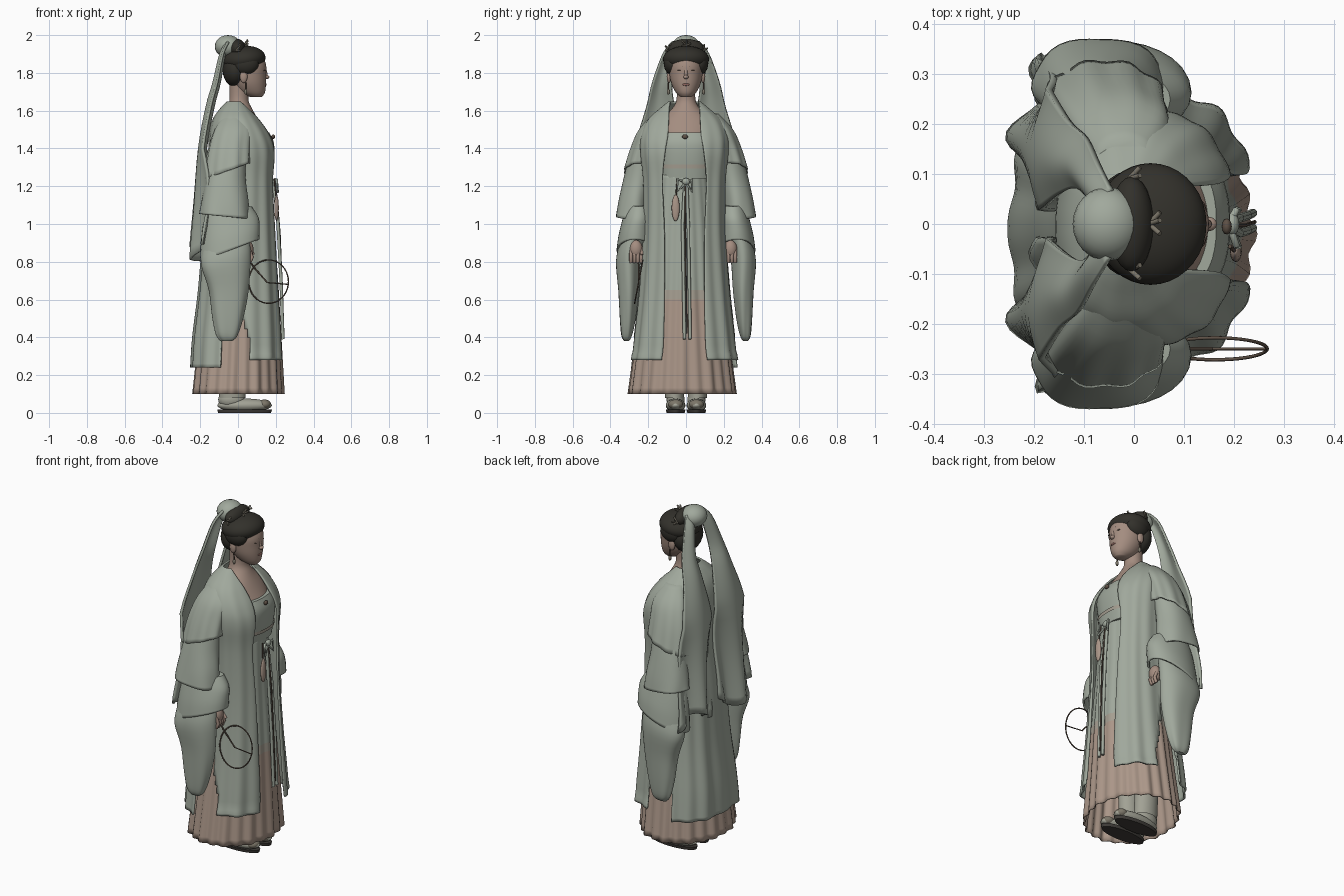
import bpy, bmesh, math
from mathutils import Vector

if "Cube" in bpy.data.objects:
    bpy.data.objects.remove(bpy.data.objects["Cube"])
TAU = 2 * math.pi


def material(name, *rgb):
    m = bpy.data.materials.new(name)
    m.diffuse_color = (*rgb, 1)
    m.use_nodes = True
    m.node_tree.nodes["Principled BSDF"].inputs["Base Color"].default_value = m.diffuse_color
    return m


SAGE = material("sage cloth", .355, .395, .335)
PINK = material("dusty pink cloth", .41, .31, .25)
BLEND = material("faded pink cloth", .38, .345, .285)
SKIN = material("skin", .37, .265, .215)
HAIR = material("dark hair", .032, .030, .024)
BROWN = material("dark wood", .11, .08, .06)
METAL = material("old metal", .20, .18, .14)
CREAM = material("shoe cloth", .36, .36, .30)
LIPS = material("lips", .27, .13, .11)
SOLE = material("shoe sole", .05, .045, .04)


def finish(o, mat, thick=0, angle=50):
    o.data.materials.append(mat)
    bpy.ops.object.select_all(action='DESELECT')
    o.select_set(True)
    bpy.context.view_layer.objects.active = o
    bpy.ops.object.shade_smooth_by_angle(angle=math.radians(angle))
    if thick:
        s = o.modifiers.new("thickness", 'SOLIDIFY')
        s.thickness, s.offset = thick, 0
    return o


def skin_rings(name, rings, mat, closed=True, caps=(False, False), thick=0):
    n = len(rings[0])
    faces = [(r*n+i, r*n+(i+1) % n, (r+1)*n+(i+1) % n, (r+1)*n+i)
             for r in range(len(rings)-1) for i in range(n if closed else n-1)]
    if caps[0]:
        faces.append(tuple(range(n))[::-1])
    if caps[1]:
        faces.append(tuple(range(n*(len(rings)-1), n*len(rings))))
    me = bpy.data.meshes.new(name)
    me.from_pydata([p for r in rings for p in r], [], faces)
    o = bpy.data.objects.new(name, me)
    bpy.context.collection.objects.link(o)
    return finish(o, mat, thick)


def resample(rows, k):
    """Catmull-Rom interpolation of rows of numbers"""
    out = []
    for i in range(len(rows)-1):
        a, b, c, d = (rows[max(0, min(len(rows)-1, i+j))] for j in (-1, 0, 1, 2))
        for s in range(k):
            t = s/k
            out.append([.5*(2*q+(r-p)*t+(2*p-5*q+4*r-w)*t*t+(3*q-p-3*r+w)*t**3)
                        for p, q, r, w in zip(a, b, c, d)])
    return out + [list(rows[-1])]


def garment(name, rows, mat, cy=0, pleats=0, amp=(0, 0), power=1, n=48, k=4, **kw):
    """rows: z, back x, front x, half width [, half front opening]"""
    rings, rows = [], resample(rows, k)
    for j, row in enumerate(rows):
        z, xb, xf, ry = row[:4]
        gap = row[4] if len(row) > 4 else None
        a0 = math.asin(min(.99, gap/ry)**(1/power)) if gap else 0
        f = j/(len(rows)-1)
        a = amp[0]+(amp[1]-amp[0])*f
        ring = []
        for i in range(n):
            t = a0+(TAU-2*a0)*i/(n-1) if gap else TAU*i/n
            c, s = math.cos(t), math.sin(t)
            w = 1+a*(math.cos(pleats*t)+.4*math.sin(pleats*.5*t+2*f))
            px = math.copysign(abs(c)**power, c)*w
            py = math.copysign(abs(s)**power, s)*w
            ring.append(((xb+xf)/2+(xf-xb)/2*px, cy+ry*py, z))
        rings.append(ring)
    return skin_rings(name, rings, mat, closed=len(rows[0]) < 5, **kw)


def limb(name, rows, mat, side, n=28, folds=0, amp=0, k=4, **kw):
    """rows: z, centre x, centre y, radius x, radius y, slope along x"""
    rings, rows = [], resample(rows, k)
    for j, (z, cx, cy, rx, ry, tilt) in enumerate(rows):
        ring = []
        for i in range(n):
            t = TAU*i/n
            w = 1+amp*j/len(rows)*math.cos(folds*t+j*.15)
            x = rx*math.cos(t)*w
            ring.append((cx+x, side*(cy+ry*math.sin(t)*w), z+tilt*x))
        rings.append(ring)
    return skin_rings(name, rings, mat, **kw)


def ball(name, loc, size, mat, rot=(0, 0, 0), seg=24):
    bpy.ops.mesh.primitive_uv_sphere_add(segments=seg, ring_count=seg//2, radius=1, location=loc, rotation=rot)
    o = bpy.context.object
    o.name, o.scale = name, size
    return finish(o, mat)


def cord(name, pts, r, mat, cyclic=False):
    cu = bpy.data.curves.new(name, 'CURVE')
    cu.dimensions, cu.bevel_depth, cu.bevel_resolution = '3D', r, 2
    s = cu.splines.new('POLY')
    s.points.add(len(pts)-1)
    for p, q in zip(s.points, pts):
        p.co = (*q, 1)
    s.use_cyclic_u, cu.use_fill_caps = cyclic, True
    cu.materials.append(mat)
    o = bpy.data.objects.new(name, cu)
    bpy.context.collection.objects.link(o)
    return o


# Pleated skirt, coloured by height
skirt = garment("skirt", [(1.27, -.11, .17, .15), (1.0, -.14, .185, .18), (.7, -.18, .205, .205),
                          (.4, -.205, .22, .24), (.1, -.235, .235, .278)],
                SAGE, cy=-.02, pleats=22, amp=(.006, .03), n=132, k=6, thick=.006)
for m in (BLEND, PINK):
    skirt.data.materials.append(m)
for p in skirt.data.polygons:
    p.material_index = 2 if p.center.z < .58 else 1 if p.center.z < .67 else 0

# Bodice, waistband and bare chest
garment("bodice", [(1.485, -.10, .165, .15), (1.43, -.12, .19, .17), (1.35, -.12, .19, .16),
                   (1.24, -.11, .175, .15)], SAGE, power=.8, caps=(True, True))
garment("waistband", [(1.315, -.11, .192, .155), (1.295, -.11, .19, .155)], BLEND, power=.8, k=1)
garment("chest", [(1.74, -.045, .065, .05), (1.66, -.045, .055, .05), (1.61, -.055, .075, .075),
                  (1.54, -.09, .115, .15), (1.47, -.09, .158, .15)], SKIN, caps=(True, True))

# Open outer robe with a tapering slit at each side
robe = garment("robe", [(1.645, -.055, .03, .082, .074), (1.61, -.09, .06, .125, .08), (1.55, -.13, .115, .19, .083),
                        (1.47, -.15, .17, .225, .088), (1.38, -.15, .198, .23, .102), (1.22, -.15, .195, .215, .115),
                        (.95, -.18, .205, .215, .105), (.65, -.205, .22, .235, .105), (.4, -.235, .235, .262, .11),
                        (.24, -.245, .24, .28, .12)], SAGE, cy=-.008, pleats=14, amp=(0, .025), power=.8,
               n=120, k=5, thick=.01)
bm = bmesh.new()
bm.from_mesh(robe.data)
slit = []
for f in bm.faces:
    c = f.calc_center_median()
    if c.z < .68 and abs(c.x+.015) < .075*min(1, (.72-c.z)/.35):
        slit.append(f)
bmesh.ops.delete(bm, geom=slit, context='FACES')
for v in bm.verts:  # front panels end a little higher
    if v.co.z < .32 and v.co.x > 0:
        v.co.z += .04*(.36-v.co.z)/.12
bm.to_mesh(robe.data)
bm.free()

# Layered sleeves, hands, shoes
for s, tag in ((-1, "right"), (1, "left")):
    limb(tag + "_upper_sleeve", [(1.58, -.02, .13, .05, .04, 0), (1.5, -.025, .18, .095, .065, 0),
                                 (1.4, -.045, .215, .11, .075, .1), (1.28, -.06, .24, .12, .085, .35)],
         SAGE, s, folds=9, amp=.05, n=54, caps=(True, False), thick=.008)
    limb(tag + "_middle_sleeve", [(1.4, -.05, .22, .09, .065, 0), (1.25, -.065, .25, .10, .075, 0),
                                  (1.12, -.07, .275, .12, .08, .05), (1.04, -.07, .285, .13, .085, -.1)],
         SAGE, s, folds=5, amp=.04, n=40, thick=.008)
    limb(tag + "_cuff", [(1.10, -.04, .25, .11, .06, -.1), (1.03, -.035, .255, .14, .075, 0),
                         (.94, -.04, .265, .15, .087, .2), (.86, -.045, .27, .153, .093, .38)],
         SAGE, s, caps=(True, False), thick=.01)
    limb(tag + "_hanging_sleeve", [(.9, -.065, .285, .125, .065, .3), (.8, -.065, .305, .13, .066, .2),
                                   (.65, -.05, .305, .105, .055, 0), (.5, -.055, .31, .08, .042, -.1),
                                   (.41, -.06, .315, .055, .028, -.1), (.38, -.06, .315, .03, .012, 0)],
         SAGE, s, folds=5, amp=.08, n=40, caps=(True, True))
    hy = .25 + s*-.015
    ball(tag + "_hand", (.05, s*hy, .865), (.032, .036, .05), SKIN)
    for i in range(4):
        y = s*(hy-.028+.018*i)
        cord(f"{tag}_finger_{i+1}", [(.06, y, .86), (.075, y, .825), (.062, y, .797)], .0095, SKIN)
    cord(tag + "_thumb", [(.055, s*(hy-.035), .875), (.08, s*(hy-.035), .835)], .01, SKIN)
    fy = s*.055
    limb(tag + "_trouser", [(.5, -.03, .08, .07, .06, 0), (.08, -.03, .06, .07, .05, 0)], CREAM, s)
    ball(tag + "_shoe", (.035, fy, .04), (.145, .052, .036), CREAM)
    ball(tag + "_shoe_heel", (-.035, fy, .07), (.07, .048, .05), CREAM)
    ball(tag + "_shoe_toe", (.14, fy, .045), (.035, .04, .026), METAL)
    limb(tag + "_sole", [(.018, .035, .055, .145, .052, 0), (0, .035, .055, .14, .048, 0)],
         SOLE, s, k=1, caps=(True, True))

# Head and face
garment("head", [(1.672, .065, .125, .028), (1.695, .01, .142, .053), (1.74, -.03, .148, .076),
                 (1.79, -.05, .149, .087), (1.84, -.055, .149, .09), (1.89, -.04, .13, .08),
                 (1.92, .0, .09, .04)], SKIN, caps=(True, True))
ball("nose_tip", (.15, 0, 1.778), (.016, .014, .011), SKIN)
ball("nose_bridge", (.145, 0, 1.8), (.01, .01, .032), SKIN, (0, -.15, 0))
ball("lips", (.144, 0, 1.738), (.008, .02, .007), LIPS)
for s, tag in ((-1, "right"), (1, "left")):
    ball(tag + "_eye", (.139, s*.034, 1.812), (.005, .013, .004), BROWN, (0, 0, s*.35), 12)
    cord(tag + "_brow", [(.146, s*.018, 1.835), (.137, s*.038, 1.84), (.125, s*.054, 1.833)], .002, BROWN)
    ball(tag + "_ear", (.03, s*.09, 1.78), (.02, .012, .033), SKIN)
    cord(tag + "_earring", [(.04, s*.095, 1.75), (.04, s*.093, 1.685)], .004, BROWN)
    ball(tag + "_earring_drop", (.04, s*.093, 1.7), (.009, .009, .015), METAL, seg=10)

# Swept hair and topknot with ornaments
ball("hair_crown", (.033, 0, 1.872), (.113, .122, .07), HAIR, (0, -.12, 0), 36)
ball("hair_back", (-.015, 0, 1.815), (.066, .105, .09), HAIR)
for s, tag in ((-1, "right"), (1, "left")):
    ball(tag + "_hair_side", (.04, s*.073, 1.85), (.07, .045, .06), HAIR)
ball("topknot", (-.005, 0, 1.93), (.045, .095, .05), HAIR)
for j, (x, y, z) in enumerate([(.04, 0, 1.955), (.0, -.09, 1.93), (.0, .09, 1.93)]):
    for i in range(5):
        a = TAU*i/5
        cord(f"hair_sprig_{j+1}_{i+1}", [(x-.01, y, z-.01),
             (x+.012, y+.024*math.cos(a), z+.022*math.sin(a))], .005, METAL)

# Head scarf over the knot with two long, wide trains down the back
ball("scarf_bun", (-.053, 0, 1.94), (.07, .074, .06), SAGE)
for s, tag in ((-1, "right"), (1, "left")):
    rows = [(1.965, -.05, .04, .03, .005), (1.9, -.08, .082, .038, .012), (1.75, -.11, .125, .05, .018),
            (1.62, -.145, .135, .072, .02), (1.4, -.185, .15, .12, .02), (1.1, -.205, .162, .145, .024),
            (.85, -.222, .165, .155, .03)]
    rings = []
    for z, x, cy, hw, amp in resample(rows, 4):
        g = max(0, 1.4-z)/.6
        rings.append([(x-amp*math.cos(u*(2+5*g)+.4*s)+.07*g*u*u*(u*s > -9), s*(cy+hw*u)+.02*g*s,
                       z+g*.05*math.sin(3*u+s)) for u in [i/12-1 for i in range(25)]])
    skin_rings(tag + "_scarf_train", rings, SAGE, closed=False, thick=.014)

# Sash cords, bow, pendant and brooch
for y in (-.018, .012):
    cord("sash_cord", [(.19, y*.3, 1.22), (.212, y, 1.0), (.228, y+.005, .7), (.238, y+.01, .39)], .009, SAGE)
    cord("sash_loop", [(.19, 0, 1.22), (.205, y*2.4, 1.235), (.21, y*2.6, 1.17), (.19, 0, 1.22)], .007, SAGE)
cord("sash_edge", [(.2, -.003, 1.2), (.222, -.003, .95), (.242, .004, .42)], .004, BROWN)
ball("sash_knot", (.197, 0, 1.225), (.014, .022, .018), SAGE)
cord("pendant_string", [(.192, -.045, 1.24), (.203, -.055, 1.13)], .004, BROWN)
ball("pendant", (.204, -.055, 1.085), (.012, .021, .07), PINK)
ball("brooch", (.186, -.005, 1.462), (.01, .016, .012), BROWN, seg=12)

# Round hand fan frame with handle and rib
C = Vector((.162, -.25, .695))
cord("fan_ring", [C+Vector((.105*math.cos(TAU*i/40), .022*math.sin(TAU*i/40), .115*math.sin(TAU*i/40)))
                  for i in range(40)], .0035, BROWN, True)
cord("fan_handle", [(.04, -.255, .835), (.085, -.25, .77), (.155, -.25, .69)], .004, BROWN)
cord("fan_rib", [(.155, -.25, .69), (.267, -.25, .68)], .003, BROWN)
